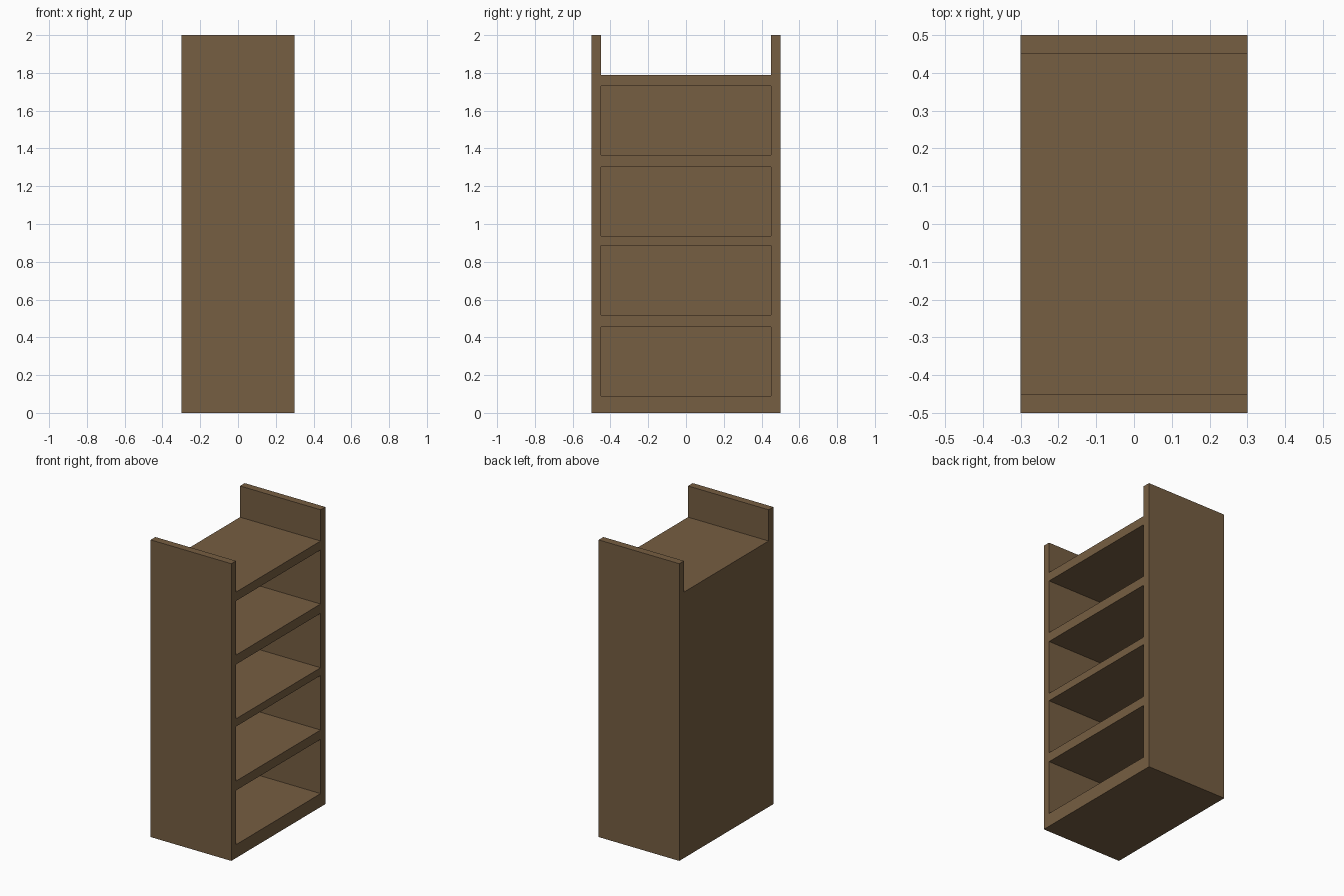
import bpy

if "Cube" in bpy.data.objects:
    bpy.data.objects.remove(bpy.data.objects["Cube"])

wood = bpy.data.materials.new("brown_wood")
wood.diffuse_color = (0.182, 0.112, 0.054, 1.0)
wood.use_nodes = True
wood.node_tree.nodes["Principled BSDF"].inputs["Base Color"].default_value = wood.diffuse_color

HALF_DEPTH, HALF_WIDTH, HEIGHT = 0.30, 0.50, 2.0
SIDE, BACK = 0.05, 0.05
SHELF_TOP = 1.79


def box(name, lo, hi):
    """Axis-aligned board between two corners."""
    bpy.ops.mesh.primitive_cube_add(
        size=1, location=[(a + b) / 2 for a, b in zip(lo, hi)])
    ob = bpy.context.object
    ob.name = name
    ob.scale = [b - a for a, b in zip(lo, hi)]
    bpy.ops.object.transform_apply(location=False, rotation=False, scale=True)
    ob.data.materials.append(wood)
    return ob


inner = HALF_WIDTH - SIDE

# Tall side panels
box("side_panel_front", (-HALF_DEPTH, -HALF_WIDTH, 0), (HALF_DEPTH, -inner, HEIGHT))
box("side_panel_rear", (-HALF_DEPTH, inner, 0), (HALF_DEPTH, HALF_WIDTH, HEIGHT))

# Closed back on the -x side, up to the top board
box("back_panel", (-HALF_DEPTH, -inner, 0), (-HALF_DEPTH + BACK, inner, SHELF_TOP))

# Base, shelves and top board, open towards +x
levels = [("base", 0, 0.09), ("shelf_1", 0.455, 0.518), ("shelf_2", 0.885, 0.937),
          ("shelf_3", 1.303, 1.366), ("top_board", 1.73, SHELF_TOP)]
for name, z0, z1 in levels:
    box(name, (-HALF_DEPTH + BACK, -inner, z0), (HALF_DEPTH, inner, z1))
